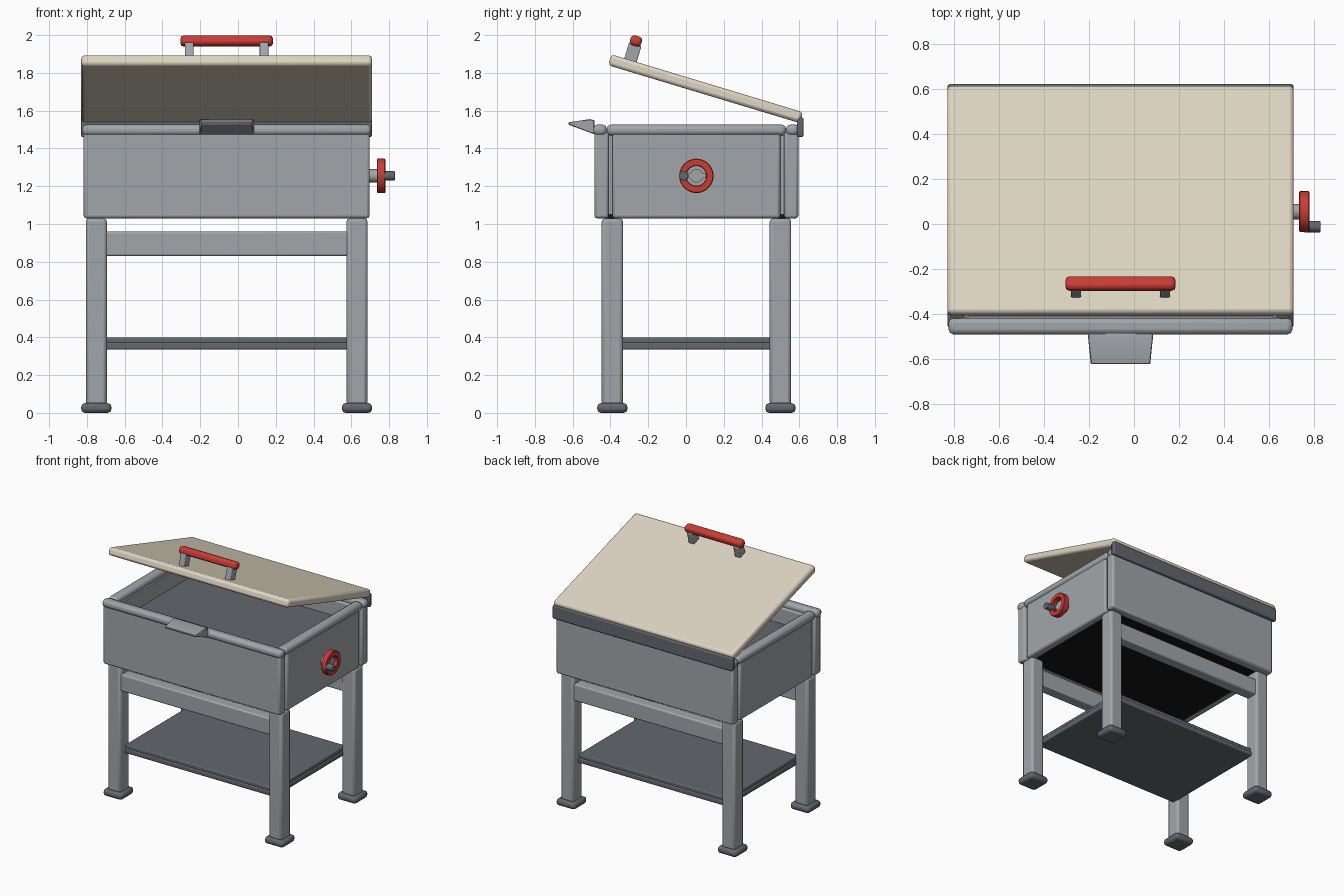
import bpy, bmesh, math
from mathutils import Matrix, Vector

if "Cube" in bpy.data.objects:
    bpy.data.objects.remove(bpy.data.objects["Cube"], do_unlink=True)

CX, CY = -0.06, 0.055      # centre of the body


def material(name, rgb):
    m = bpy.data.materials.new(name)
    m.use_nodes = True
    m.diffuse_color = (*rgb, 1)
    m.node_tree.nodes["Principled BSDF"].inputs["Base Color"].default_value = (*rgb, 1)
    return m


steel = material("steel grey", (0.36, 0.38, 0.40))
dark = material("dark grey", (0.125, 0.137, 0.155))
cream = material("cream", (0.74, 0.67, 0.54))
red = material("red", (0.60, 0.045, 0.035))
black = material("black", (0.008, 0.008, 0.008))


def finish(name, bm, mat, bevel=0.0, segments=2):
    bmesh.ops.recalc_face_normals(bm, faces=bm.faces)
    mesh = bpy.data.meshes.new(name)
    bm.to_mesh(mesh)
    bm.free()
    mesh.materials.append(mat)
    ob = bpy.data.objects.new(name, mesh)
    bpy.context.collection.objects.link(ob)
    if bevel:
        mod = ob.modifiers.new("Bevel", "BEVEL")
        mod.width, mod.segments = bevel, segments
        mod.limit_method = "ANGLE"
    bpy.ops.object.select_all(action="DESELECT")
    ob.select_set(True)
    bpy.context.view_layer.objects.active = ob
    bpy.ops.object.shade_smooth_by_angle(angle=math.radians(35))
    return ob


def box(name, x, y, z, mat, bevel=0.0, segments=2):
    """Box from three (low, high) ranges."""
    bm = bmesh.new()
    bmesh.ops.create_cube(bm, size=1)
    for v in bm.verts:
        v.co = Vector([(a + b) / 2 + c * (b - a) for c, (a, b) in zip(v.co, (x, y, z))])
    return finish(name, bm, mat, bevel, segments)


def tilted_box(name, centre, size, angle, mat, bevel):
    ob = box(name, *[(-s / 2, s / 2) for s in size], mat, bevel)
    ob.location = centre
    ob.rotation_euler.x = angle
    return ob


def rod(name, x, y, z, radius, mat, bevel=0.0):
    """Cylinder lying along x."""
    bm = bmesh.new()
    bmesh.ops.create_cone(bm, cap_ends=True, segments=32, radius1=radius,
                          radius2=radius, depth=x[1] - x[0],
                          matrix=Matrix.Translation((sum(x) / 2, y, z))
                          @ Matrix.Rotation(math.pi / 2, 4, "Y"))
    return finish(name, bm, mat, bevel)


def around(c, half):
    return (c - half, c + half)


# Legs and feet
for sx, side in ((-1, "right"), (1, "left")):
    for sy, end in ((-1, "front"), (1, "back")):
        x, y = CX + sx * 0.69, CY + sy * 0.445
        box(f"{end}_{side}_leg", around(x, 0.056), around(y, 0.057), (0.04, 1.03), steel, 0.018)
        box(f"{end}_{side}_foot", around(x, 0.08), around(y, 0.08), (0, 0.052), dark, 0.02)

# Rails between the legs
for sy, end in ((-1, "front"), (1, "back")):
    box(f"{end}_rail", around(CX, 0.645), around(CY + sy * 0.445, 0.045), (0.83, 0.96), steel, 0.01)

# Lower shelf
box("shelf", around(CX, 0.645), around(CY, 0.445), (0.335, 0.372), dark, 0.008)
box("shelf_top", around(CX, 0.638), around(CY, 0.437), (0.365, 0.40), dark, 0.008)

# Body walls
WALL = (1.03, 1.485)
for sy, end in ((-1, "front"), (1, "back")):
    box(f"{end}_wall", around(CX, 0.757), around(CY + sy * 0.502, 0.038), WALL, steel, 0.014)
for sx, side in ((-1, "right"), (1, "left")):
    box(f"{side}_wall", around(CX + sx * 0.718, 0.035), around(CY, 0.444), WALL, steel, 0.014)
    box(f"{side}_liner", around(CX + sx * 0.70, 0.025), around(CY, 0.475), (1.05, 1.48), steel)

# Basin floor and underside
box("basin_floor", around(CX, 0.70), around(CY, 0.475), (1.32, 1.36), dark)
box("underside", around(CX, 0.70), around(CY, 0.475), (1.028, 1.05), black)

# Rounded rim
RIM = (1.468, 1.526)
for sy, end in ((-1, "front"), (1, "back")):
    box(f"{end}_rim", around(CX, 0.765), around(CY + sy * 0.51, 0.036), RIM, steel, 0.022)
for sx, side in ((-1, "right"), (1, "left")):
    box(f"{side}_rim", around(CX + sx * 0.725, 0.036), around(CY, 0.475), RIM, steel, 0.022)

# Wedge lip at the front
profile = [(-0.485, 1.475), (-0.485, 1.55), (-0.51, 1.555), (-0.625, 1.538), (-0.62, 1.525)]
bm = bmesh.new()
ends = []
for s in (-1, 1):
    ends.append([bm.verts.new((CX + s * (0.145 if y > -0.6 else 0.132), y, z)) for y, z in profile])
bm.faces.new(ends[0])
bm.faces.new(ends[1][::-1])
for i in range(len(profile)):
    j = (i + 1) % len(profile)
    bm.faces.new((ends[0][i], ends[0][j], ends[1][j], ends[1][i]))
finish("front_lip", bm, steel, 0.004, 1)

# Hinge strip and propped lid
box("hinge_strip", around(CX, 0.77), (0.588, 0.622), (1.46, 1.565), dark, 0.01)
TILT = -math.radians(16.8)
tilted_box("lid", (CX, 0.104, 1.716), (1.54, 1.06, 0.06), TILT, cream, 0.018)

# Lid handle
for sx, side in ((-1, "right"), (1, "left")):
    tilted_box(f"{side}_handle_post", (CX + sx * 0.198, -0.284, 1.90),
               (0.046, 0.068, 0.11), TILT, steel, 0.006)
tilted_box("handle_bar", (CX, -0.265, 1.969), (0.49, 0.062, 0.054), TILT, red, 0.018)

# Crank wheel on the side
WZ = 1.255
rod("wheel_shaft", (0.68, 0.757), CY, WZ, 0.035, steel)
bm = bmesh.new()
section = [(0.735, 0.052), (0.735, 0.091), (0.78, 0.091), (0.78, 0.052)]
verts = [bm.verts.new((x, CY + r, WZ)) for x, r in section]
edges = [bm.edges.new((verts[i], verts[(i + 1) % 4])) for i in range(4)]
bmesh.ops.spin(bm, geom=verts + edges, cent=(0, CY, WZ), axis=(1, 0, 0),
               angle=math.tau, steps=40, use_merge=True)
bmesh.ops.remove_doubles(bm, verts=bm.verts, dist=0.0005)
finish("crank_wheel", bm, red, 0.004, 1)
box("wheel_spoke", (0.742, 0.756), around(CY, 0.06), around(WZ, 0.012), steel)
rod("crank_knob", (0.755, 0.83), -0.012, WZ, 0.025, dark, 0.004)
